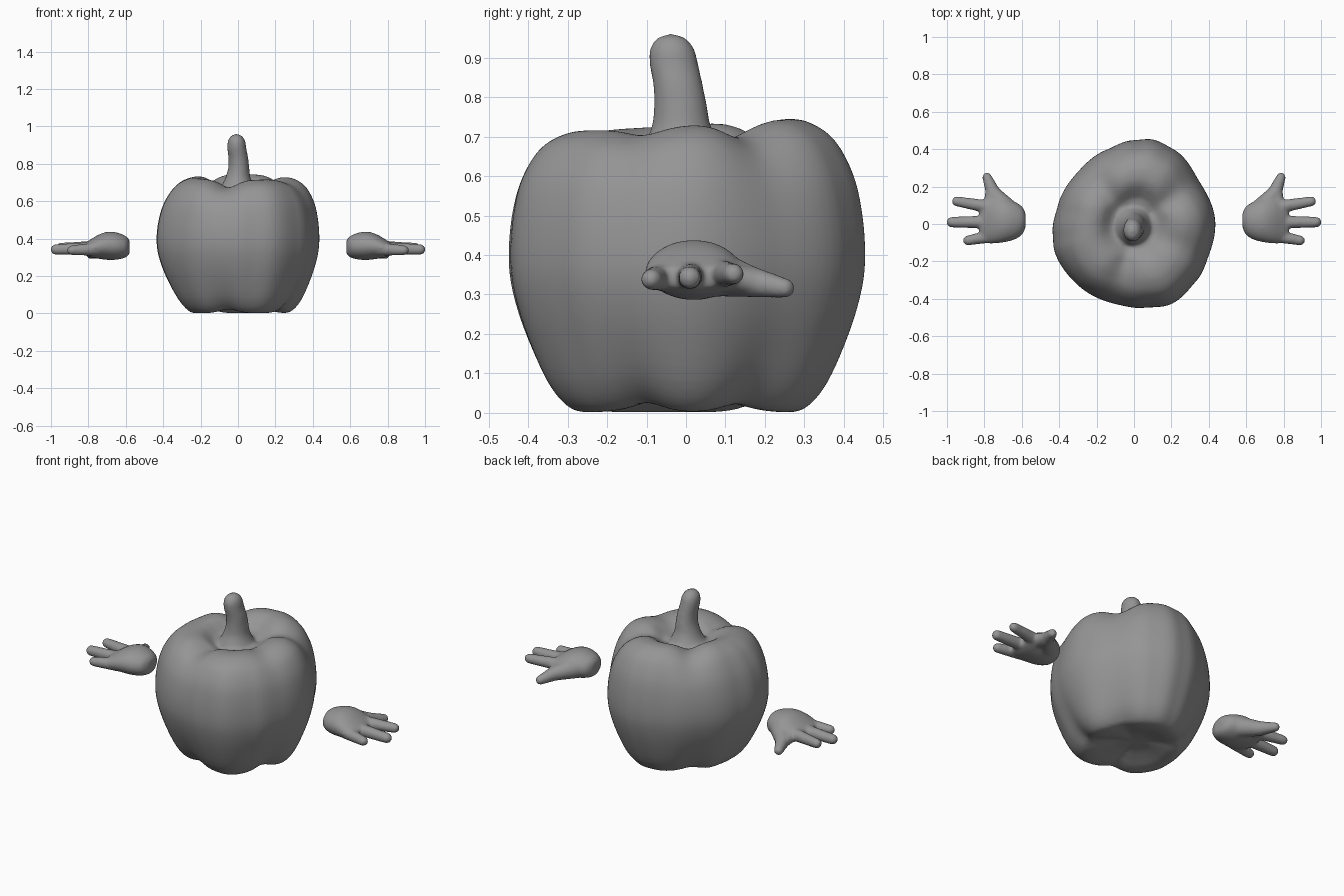
import bpy, bmesh, math
from mathutils import Vector, Matrix

if "Cube" in bpy.data.objects:
    bpy.data.objects.remove(bpy.data.objects["Cube"])

grey = bpy.data.materials.new("plain grey")
grey.diffuse_color = (0.3, 0.3, 0.3, 1)
grey.use_nodes = True
grey.node_tree.nodes["Principled BSDF"].inputs["Base Color"].default_value = grey.diffuse_color


def finish(name, bm, voxel, steps):
    """Make an object whose overlapping masses are fused and softened."""
    bmesh.ops.recalc_face_normals(bm, faces=bm.faces)
    me = bpy.data.meshes.new(name)
    bm.to_mesh(me)
    bm.free()
    me.materials.append(grey)
    for p in me.polygons:
        p.use_smooth = True
    ob = bpy.data.objects.new(name, me)
    bpy.context.collection.objects.link(ob)
    fuse = ob.modifiers.new("fuse", 'REMESH')
    fuse.mode, fuse.voxel_size, fuse.use_smooth_shade = 'VOXEL', voxel, True
    soft = ob.modifiers.new("soften", 'SMOOTH')
    soft.factor, soft.iterations = .5, steps
    return ob


def spline(pts, t):
    """Catmull-Rom point through a list of tuples, t from 0 to 1."""
    s = t * (len(pts) - 1)
    i = min(int(s), len(pts) - 2)
    f = s - i
    p = [Vector(pts[max(0, min(len(pts) - 1, i + k))]) for k in (-1, 0, 1, 2)]
    return 0.5 * (2 * p[1] + (p[2] - p[0]) * f
                  + (2 * p[0] - 5 * p[1] + 4 * p[2] - p[3]) * f ** 2
                  + (3 * p[1] - p[0] - 3 * p[2] + p[3]) * f ** 3)


def loft(bm, rings):
    """Skin a list of point rings, closing both ends."""
    vs = [[bm.verts.new(p) for p in r] for r in rings]
    n = len(vs[0])
    for a, b in zip(vs, vs[1:]):
        for i in range(n):
            bm.faces.new((a[i], a[(i + 1) % n], b[(i + 1) % n], b[i]))
    bm.faces.new(vs[0][::-1])
    bm.faces.new(vs[-1])


# Pepper body: profile (fraction of outline radius, z), outline by angle, grooves
profile = [(.02, .045), (.2, .038), (.36, .02), (.5, .004), (.65, .008), (.78, .07),
           (.90, .19), (.975, .3), (1, .39), (.985, .5), (.935, .6), (.83, .685),
           (.69, .727), (.56, .735), (.45, .722), (.36, .695), (.27, .672), (.02, .665)]
outline = [(0, .43), (32, .412), (63, .447), (77, .458), (90, .443), (111, .418),
           (138, .405), (166, .414), (187, .433), (200, .445), (227, .439), (257, .434),
           (277, .446), (295, .467), (318, .446), (339, .428), (360, .43)]
# angle, width, strength at the top, strength at the bottom
grooves = [(35, 17, .85, .7), (130, 17, .8, .6), (257, 16, .85, .7), (334, 16, .4, .8)]


def outline_radius(deg):
    for (a, ra), (b, rb) in zip(outline, outline[1:]):
        if a <= deg <= b:
            f = (deg - a) / (b - a)
            return 1.012 * (ra + (rb - ra) * f * f * (3 - 2 * f))


def bump(deg, a, w):
    return math.exp(-(((deg - a + 180) % 360 - 180) / w) ** 2)


def body_point(t, deg):
    f, z = spline(profile, t)
    top = z > .38
    r = outline_radius(deg) * f
    g = sum((st if top else sb) * bump(deg, a, w) for a, w, st, sb in grooves)
    end = min(1, abs(z - .38) / .36)          # grooves deepen towards both ends
    rim = min(1, f / .5)
    r *= 1 - .10 * g * end ** 2 * rim
    r *= 1 - .10 * bump(deg, 180, 40) * end ** 2 * rim
    a = math.radians(deg)
    z += (-.05 if top else .03) * g * end ** 3 * rim
    if top:
        z += .016 * math.sin(a) * end ** 3 * rim - .006 * end ** 3
    return (r * math.cos(a), r * math.sin(a), z)


bm = bmesh.new()
loft(bm, [[body_point(i / 60, j * 3.75) for j in range(96)] for i in range(61)])

# Stem: centre x, centre y, z, radius x, radius y
stem = [(-.005, -.008, .60, .11, .115), (-.005, -.01, .66, .10, .105),
        (-.002, -.011, .695, .08, .088), (0, -.012, .73, .066, .074),
        (.004, -.014, .78, .056, .067), (.002, -.02, .83, .053, .063),
        (-.006, -.03, .88, .051, .062), (-.008, -.035, .92, .047, .057),
        (-.008, -.037, .948, .031, .038), (-.008, -.037, .961, .003, .004)]
rings = []
for i in range(37):
    x, y, z, rx, ry = spline(stem, i / 36)
    rings.append([(x + rx * math.cos(k * math.pi / 12), y + ry * math.sin(k * math.pi / 12), z)
                  for k in range(24)])
loft(bm, rings)
finish("pepper_with_stem", bm, .01, 5)

# Hands: lofted palm with digits, fused and mirrored
bm = bmesh.new()
# x, centre y, half width, centre z, half height
palm = [(.579, .02, .035, .355, .035), (.598, .018, .075, .357, .056),
        (.64, .018, .102, .36, .071), (.69, .02, .117, .362, .076),
        (.74, .018, .122, .358, .066), (.79, .015, .117, .348, .047),
        (.825, .012, .095, .343, .028)]
rings = []
for i in range(25):
    x, y, w, z, h = spline(palm, i / 24)
    rings.append([(x, y + w * math.cos(k * math.pi / 16), z + h * math.sin(k * math.pi / 16))
                  for k in range(32)])
loft(bm, rings)


def digit(a, b, ra, rb):
    """Tapered round-ended limb."""
    a, b = Vector(a), Vector(b)
    for p, r in ((a, ra), (b, rb)):
        bmesh.ops.create_uvsphere(bm, u_segments=20, v_segments=12, radius=r,
                                  matrix=Matrix.Translation(p))
    turn = (b - a).to_track_quat('Z', 'Y').to_matrix().to_4x4()
    bmesh.ops.create_cone(bm, cap_ends=True, segments=20, radius1=ra, radius2=rb,
                          depth=(b - a).length,
                          matrix=Matrix.Translation((a + b) / 2) @ turn)


digit((.77, .09, .352), (.948, .121, .352), .036, .027)      # fingers
digit((.77, .01, .348), (.974, .01, .342), .036, .029)
digit((.75, -.062, .345), (.888, -.088, .338), .036, .027)
digit((.68, .08, .352), (.752, .165, .332), .058, .04)       # thumb and its web
digit((.752, .165, .332), (.786, .25, .316), .04, .026)
digit((.76, .09, .348), (.768, .16, .335), .042, .03)
hands = finish("hands", bm, .008, 10)
hands.modifiers.new("mirror", 'MIRROR').use_mirror_merge = False
